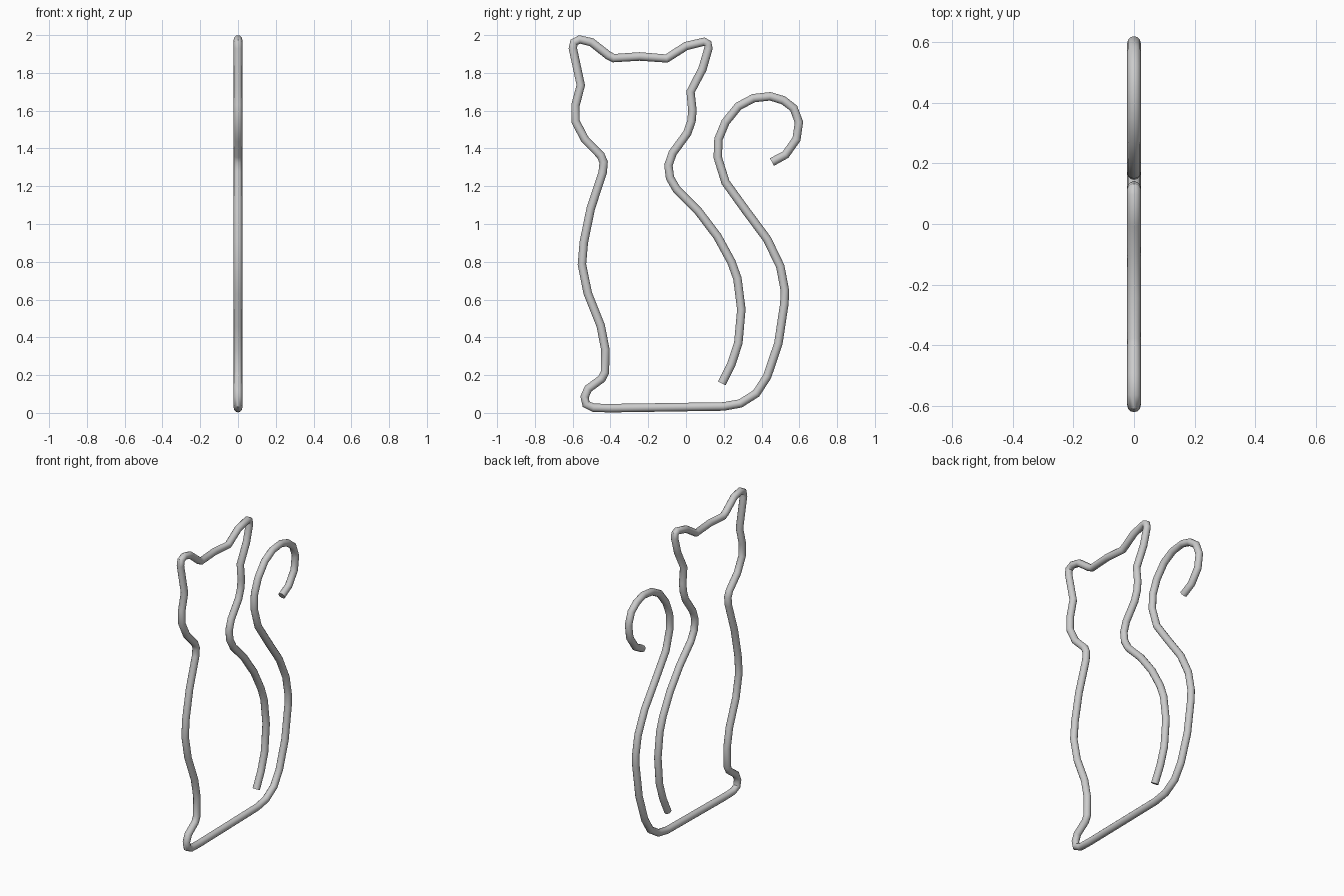
import bpy

RADIUS = 0.0225

# Wire centre line as (y, z), section by section
back = [(0.19, 0.156), (0.24, 0.257), (0.277, 0.37), (0.293, 0.548), (0.272, 0.712),
        (0.24, 0.80), (0.166, 0.935), (0.066, 1.067), (-0.05, 1.184), (-0.085, 1.245),
        (-0.093, 1.311), (-0.071, 1.375)]
head = [(0.006, 1.48), (0.029, 1.544), (0.034, 1.602), (0.024, 1.70), (0.087, 1.82),
        (0.119, 1.93), (0.115, 1.955), (0.095, 1.965), (0.0, 1.942), (-0.103, 1.876),
        (-0.246, 1.887), (-0.383, 1.878), (-0.412, 1.893), (-0.50, 1.962), (-0.563, 1.977),
        (-0.593, 1.962), (-0.599, 1.93), (-0.557, 1.735), (-0.585, 1.629), (-0.585, 1.544),
        (-0.536, 1.449), (-0.452, 1.364), (-0.436, 1.327)]
chest = [(-0.441, 1.274), (-0.504, 1.083), (-0.541, 0.903), (-0.551, 0.786),
         (-0.52, 0.633), (-0.452, 0.463), (-0.427, 0.336), (-0.429, 0.214),
         (-0.447, 0.18), (-0.518, 0.128), (-0.537, 0.085), (-0.529, 0.046), (-0.489, 0.027),
         (-0.40, 0.025)]
tail = [(0.198, 0.034), (0.288, 0.05), (0.372, 0.103), (0.43, 0.193), (0.489, 0.368),
        (0.521, 0.58), (0.523, 0.65), (0.499, 0.776), (0.43, 0.919), (0.312, 1.078),
        (0.209, 1.221), (0.168, 1.353), (0.172, 1.45), (0.209, 1.539), (0.277, 1.623),
        (0.357, 1.666), (0.446, 1.676), (0.515, 1.655), (0.57, 1.613), (0.598, 1.539),
        (0.585, 1.449), (0.527, 1.367), (0.455, 1.328)]
path = back + head + chest + tail

# Round wire swept along the outline
curve = bpy.data.curves.new("cat_wire_outline", 'CURVE')
curve.dimensions = '3D'
curve.bevel_depth = RADIUS
curve.bevel_resolution = 4
curve.use_fill_caps = True
spline = curve.splines.new('POLY')
spline.points.add(len(path) - 1)
for point, (y, z) in zip(spline.points, path):
    point.co = (0, y, z, 1)

wire = bpy.data.objects.new("cat_wire_outline", curve)
bpy.context.collection.objects.link(wire)
bpy.context.view_layer.objects.active = wire
wire.select_set(True)
bpy.ops.object.convert(target='MESH')
bpy.ops.object.shade_smooth_by_angle(angle=0.7)
